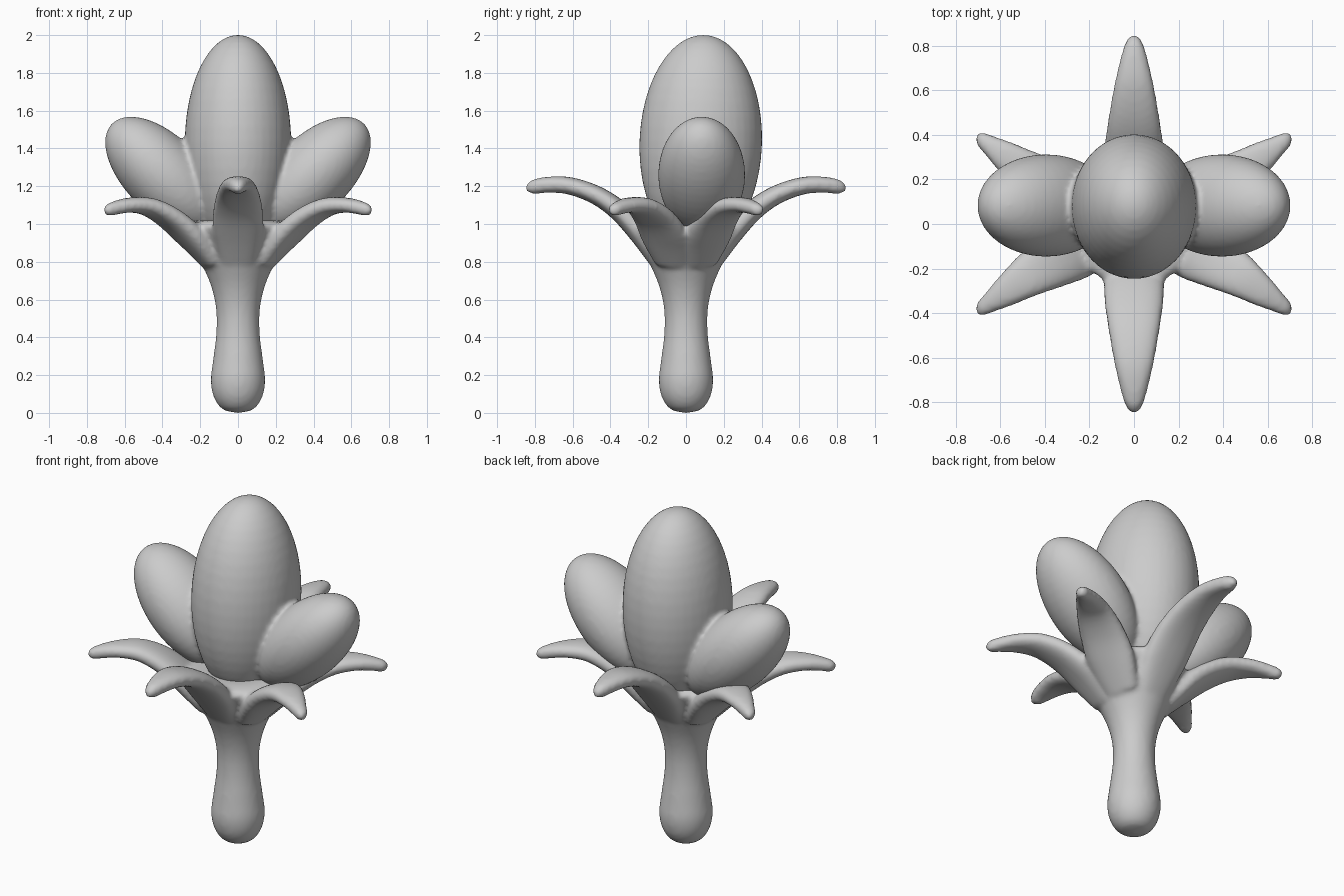
import bpy, bmesh, math
from mathutils import Vector, Matrix

if "Cube" in bpy.data.objects:
    bpy.data.objects.remove(bpy.data.objects["Cube"])


def smooth_path(pts, n):
    """Catmull-Rom interpolation of equally sized tuples."""
    out = []
    for i in range(len(pts) - 1):
        p = [pts[max(0, min(len(pts) - 1, i + k))] for k in (-1, 0, 1, 2)]
        for s in range(n):
            t = s / n
            out.append(tuple(
                0.5 * (2 * b + (c - a) * t + (2 * a - 5 * b + 4 * c - d) * t * t
                       + (3 * b - a - 3 * c + d) * t ** 3)
                for a, b, c, d in zip(*p)))
    return out + [pts[-1]]


def loft(bm, rings):
    """Skin a list of point rings and cap both ends."""
    loops = [[bm.verts.new(p) for p in r] for r in rings]
    n = len(loops[0])
    for a, b in zip(loops, loops[1:]):
        for i in range(n):
            bm.faces.new((a[i], a[(i + 1) % n], b[(i + 1) % n], b[i]))
    bm.faces.new(loops[0])
    bm.faces.new(loops[-1])


def add_stem(bm):
    prof = [(.004, 0), (.08, .018), (.127, .08), (.144, .17), (.132, .28),
            (.115, .42), (.116, .55), (.142, .67), (.192, .79), (.25, .91),
            (.285, .99), (.2, 1.02), (.004, 1.0)]
    loft(bm, [[(r * math.cos(a), r * math.sin(a), z)
               for a in (i * math.tau / 40 for i in range(40))]
              for r, z in smooth_path(prof, 4)])


def add_petal(bm, pts, sx, sy):
    """pts: x, y, z, half width, half thickness."""
    path = smooth_path(pts, 5)
    pos = [Vector((p[0] * sx, p[1] * sy, p[2])) for p in path]
    rings = []
    for i, p in enumerate(path):
        t = (pos[min(i + 1, len(pos) - 1)] - pos[max(i - 1, 0)]).normalized()
        side = t.cross(Vector((0, 0, 1))).normalized()
        up = side.cross(t)
        ring = []
        for k in range(20):
            c, s = math.cos(k * math.tau / 20), math.sin(k * math.tau / 20)
            c = math.copysign(abs(c) ** .85, c)
            s = math.copysign(abs(s) ** .85, s)
            ring.append(pos[i] + side * c * p[3] + up * s * p[4])
        rings.append(ring)
    loft(bm, rings)


def add_ellipsoid(bm, centre, radii, tilt_x=0, tilt_y=0):
    m = (Matrix.Translation(centre) @ Matrix.Rotation(tilt_y, 4, 'Y')
         @ Matrix.Rotation(tilt_x, 4, 'X') @ Matrix.Diagonal((*radii, 1)))
    bmesh.ops.create_uvsphere(bm, u_segments=40, v_segments=24, radius=1, matrix=m)


def finish(bm, name):
    """Fuse overlapping shells into one soft, organic surface."""
    bmesh.ops.recalc_face_normals(bm, faces=bm.faces[:])
    me = bpy.data.meshes.new(name)
    bm.to_mesh(me)
    bm.free()
    ob = bpy.data.objects.new(name, me)
    bpy.context.collection.objects.link(ob)
    rem = ob.modifiers.new("fuse", 'REMESH')
    rem.mode = 'VOXEL'
    rem.voxel_size = 0.014
    rem.use_smooth_shade = True
    sm = ob.modifiers.new("soften", 'SMOOTH')
    sm.factor = 0.5
    sm.iterations = 6
    return ob


# Stem flaring into six curling petals
bm = bmesh.new()
add_stem(bm)
long_petal = [(0, .14, .80, .10, .05), (0, .25, .96, .135, .06),
              (0, .36, 1.075, .132, .055), (0, .48, 1.155, .115, .05),
              (0, .62, 1.203, .09, .046), (0, .74, 1.207, .062, .042),
              (0, .815, 1.193, .038, .036), (0, .85, 1.175, .008, .008)]
short_petal = [(.14, .07, .80, .10, .05), (.25, .11, .93, .135, .06),
               (.36, .165, 1.03, .125, .055), (.47, .23, 1.09, .10, .048),
               (.57, .30, 1.10, .072, .04), (.65, .356, 1.085, .045, .036),
               (.69, .385, 1.07, .03, .03), (.71, .397, 1.06, .006, .006)]
for sy in (-1, 1):
    add_petal(bm, long_petal, 1, sy)
    for sx in (-1, 1):
        add_petal(bm, short_petal, sx, sy)
finish(bm, "stem_and_petals")

# Tall central bud with a leaning lobe on each side
bm = bmesh.new()
add_ellipsoid(bm, (0, .078, 1.43), (.282, .325, .572), tilt_x=math.radians(-2))
for sx in (-1, 1):
    add_ellipsoid(bm, (sx * .395, .083, 1.26), (.205, .23, .385),
                  tilt_y=sx * math.radians(45))
finish(bm, "bud_and_lobes")
